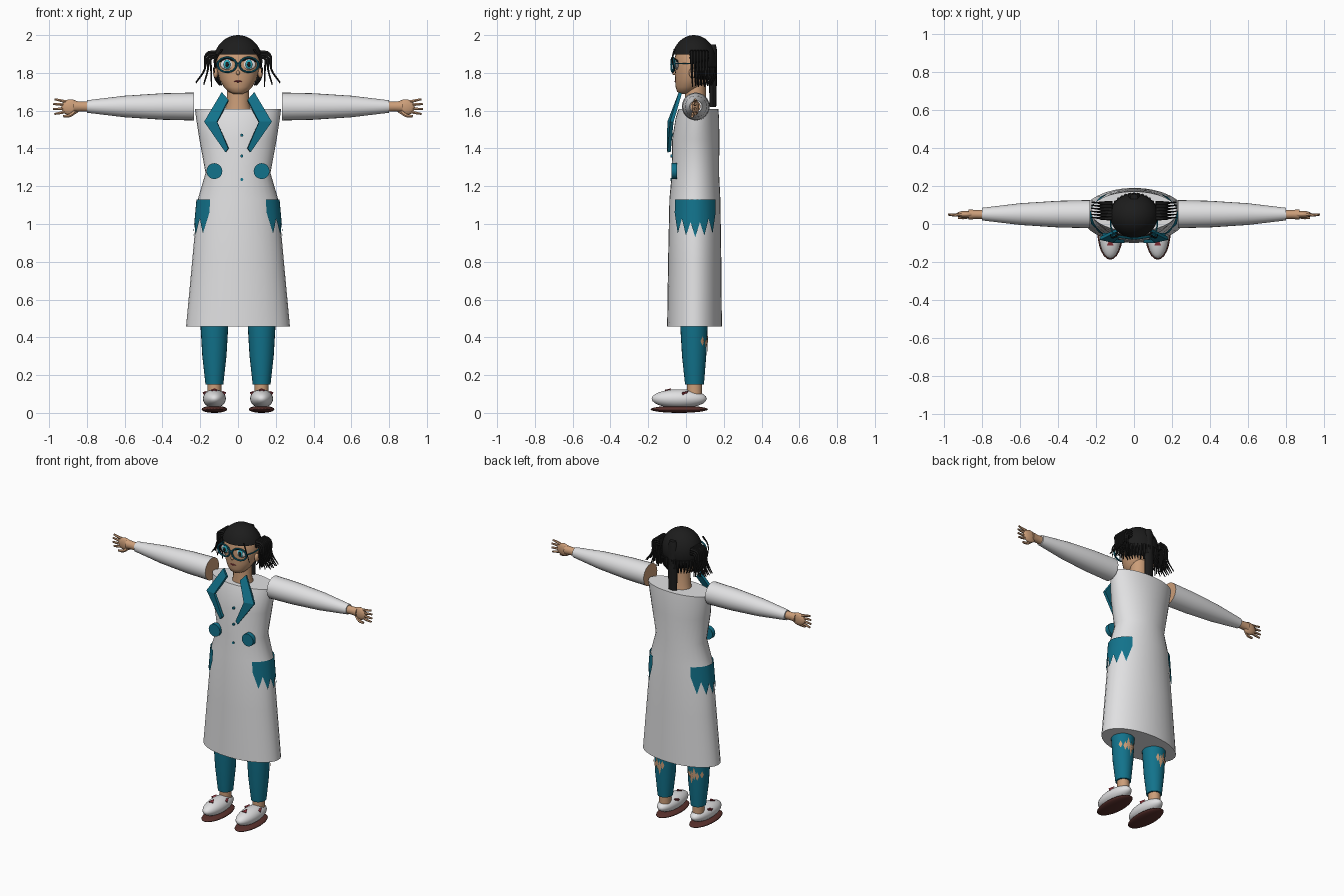
import bpy, bmesh
from math import sin, cos, pi, radians
from mathutils import Vector

if "Cube" in bpy.data.objects:
    bpy.data.objects.remove(bpy.data.objects["Cube"])


def material(name, rgb):
    m = bpy.data.materials.new(name)
    m.use_nodes = True
    m.diffuse_color = (*rgb, 1)
    m.node_tree.nodes["Principled BSDF"].inputs["Base Color"].default_value = (*rgb, 1)
    return m


WHITE = material("white cloth", (0.75, 0.75, 0.76))
TEAL = material("teal", (0.006, 0.17, 0.26))
SKIN = material("skin", (0.60, 0.34, 0.19))
BLACK = material("black hair", (0.012, 0.012, 0.012))
SOLE = material("brown sole", (0.10, 0.03, 0.025))
RED = material("dark red", (0.25, 0.03, 0.04))
IRIS = material("bright cyan", (0.03, 0.45, 0.55))
SIDES = (("left", 1), ("right", -1))


def finish(ob, name, *mats, smooth=40):
    ob.name = ob.data.name = name
    ob.data.materials.clear()
    for m in mats:
        ob.data.materials.append(m)
    bpy.ops.object.select_all(action="DESELECT")
    ob.select_set(True)
    bpy.context.view_layer.objects.active = ob
    if smooth:
        bpy.ops.object.shade_smooth_by_angle(angle=radians(smooth))
    return ob


def mesh(name, verts, faces, *mats, smooth=40):
    me = bpy.data.meshes.new(name)
    me.from_pydata(verts, [], faces)
    bm = bmesh.new()
    bm.from_mesh(me)
    bmesh.ops.recalc_face_normals(bm, faces=bm.faces)
    bm.to_mesh(me)
    bm.free()
    ob = bpy.data.objects.new(name, me)
    bpy.context.collection.objects.link(ob)
    return finish(ob, name, *mats, smooth=smooth)


def loft(name, rings, *mats, n=24, axis="z", x=0, smooth=40):
    """Rings are (position, radius a, centre b, radius b) along z or x."""
    verts = []
    for p, ra, cb, rb in rings:
        for i in range(n):
            a = 2 * pi * i / n
            u, v = ra * cos(a), cb + rb * sin(a)
            verts.append((x + u, v, p) if axis == "z" else (p, v, 1.622 + u))
    faces = [(r * n + i, r * n + (i + 1) % n, (r + 1) * n + (i + 1) % n, (r + 1) * n + i)
             for r in range(len(rings) - 1) for i in range(n)]
    last = (len(rings) - 1) * n
    faces += [tuple(range(n)), tuple(range(last, last + n))]
    return mesh(name, verts, faces, *mats, smooth=smooth)


def ball(name, loc, scale, mat, segs=24):
    bpy.ops.mesh.primitive_uv_sphere_add(segments=segs, ring_count=segs // 2, location=loc)
    ob = bpy.context.object
    ob.scale = scale
    return finish(ob, name, mat, smooth=60)


def disc(name, loc, radius, depth, mat):
    bpy.ops.mesh.primitive_cylinder_add(vertices=20, radius=radius, depth=depth,
                                        location=loc, rotation=(pi / 2, 0, 0))
    return finish(bpy.context.object, name, mat)


def tube(name, paths, thick, mat, tip=1.0):
    """A bundle of tapered strands joined in one object."""
    cu = bpy.data.curves.new(name, "CURVE")
    cu.dimensions, cu.bevel_depth, cu.bevel_resolution = "3D", thick, 1
    cu.use_fill_caps, cu.resolution_u = True, 4
    for pts in paths:
        sp = cu.splines.new("BEZIER")
        sp.bezier_points.add(len(pts) - 1)
        for i, (bp, co) in enumerate(zip(sp.bezier_points, pts)):
            bp.co = co
            bp.radius = 1 + (tip - 1) * i / (len(pts) - 1)
            bp.handle_left_type = bp.handle_right_type = "AUTO"
    ob = bpy.data.objects.new(name, cu)
    bpy.context.collection.objects.link(ob)
    bpy.ops.object.select_all(action="DESELECT")
    ob.select_set(True)
    bpy.context.view_layer.objects.active = ob
    bpy.ops.object.convert(target="MESH")
    return finish(bpy.context.object, name, mat, smooth=50)


# Coat body
COAT = [(0.457, 0.275, 0.045, 0.145), (0.8, 0.243, 0.046, 0.141), (1.13, 0.213, 0.047, 0.135),
        (1.27, 0.172, 0.05, 0.125), (1.45, 0.205, 0.052, 0.125), (1.56, 0.222, 0.06, 0.115),
        (1.61, 0.228, 0.066, 0.105)]
loft("coat", COAT, WHITE, n=32)


def coat_point(a, z, out):
    for low, high in zip(COAT, COAT[1:]):
        if z <= high[0]:
            break
    t = (z - low[0]) / (high[0] - low[0])
    ra, cb, rb = (p + (q - p) * t for p, q in zip(low[1:], high[1:]))
    return Vector(((ra + out) * cos(a), cb + (rb + out) * sin(a), z))


# Coat trim: ragged pockets, lapels, large and small buttons
HEM = (1.06, 0.95, 1.03, 0.94, 1.01, 0.93, 1.01, 0.94, 1.03, 0.95, 1.06)
LAPEL = [(0.085, -0.03, 1.695), (0.05, -0.045, 1.655), (0.11, -0.09, 1.54), (0.05, -0.092, 1.40),
         (0.065, -0.09, 1.38), (0.178, -0.075, 1.54)]
for side, s in SIDES:
    verts, faces = [], []
    for i in range(21):
        a = radians(-48 + 98 * i / 20)
        hem = HEM[i // 2] if i % 2 == 0 else (HEM[i // 2] + HEM[i // 2 + 1]) / 2
        for z in (1.13, hem):
            p = coat_point(a, z, 0.007)
            verts.append((s * p.x, p.y, p.z))
    faces = [(2 * i, 2 * i + 1, 2 * i + 3, 2 * i + 2) for i in range(20)]
    mesh(side + "_pocket", verts, faces, TEAL)
    lapel = mesh(side + "_lapel", [(s * x, y, z) for x, y, z in LAPEL],
                 [(0, 1, 2, 5), (2, 3, 4, 5)], TEAL, smooth=0)
    solid = lapel.modifiers.new("thickness", "SOLIDIFY")
    solid.thickness, solid.offset = 0.018, 0
    disc(side + "_large_button", (s * 0.125, -0.062, 1.28), 0.042, 0.03, TEAL)
for i, z in enumerate((1.47, 1.36, 1.235)):
    disc(f"small_button_{i}", (0.02, -0.076, z), 0.008, 0.012, TEAL)

# Arms and hands
for side, s in SIDES:
    sleeve = loft(side + "_sleeve", [(s * x, r, 0.052, r) for x, r in
                  ((0.232, 0.074), (0.4, 0.07), (0.6, 0.057), (0.8, 0.033))], WHITE, SKIN, axis="x")
    for f in sleeve.data.polygons:
        if abs(f.center.x) < 0.233:
            f.material_index = 1
    loft(side + "_wrist", [(s * x, r, 0.05, r * 0.9) for x, r in
         ((0.78, 0.028), (0.83, 0.026), (0.87, 0.03))], SKIN, n=16, axis="x")
    ball(side + "_palm", (s * 0.886, 0.05, 1.618), (0.05, 0.019, 0.042), SKIN, 20)
    tube(side + "_fingers", [[(s * 0.91, 0.05, 1.62 + d), (s * 0.945, 0.047, 1.62 + d * 1.3),
                              (s * (0.982 - abs(d) * 0.4), 0.05, 1.62 + d * 1.5)]
                             for d in (-0.025, -0.008, 0.01, 0.027)], 0.0095, SKIN, 0.6)
    tube(side + "_thumb", [[(s * 0.86, 0.046, 1.60), (s * 0.89, 0.035, 1.575),
                            (s * 0.925, 0.033, 1.57)]], 0.012, SKIN, 0.6)

# Legs and slippers
for side, s in SIDES:
    cx = s * 0.125
    loft(side + "_trouser_leg", [(0.15, 0.047, 0.045, 0.05), (0.3, 0.064, 0.043, 0.064),
                                 (0.47, 0.074, 0.042, 0.073)], TEAL, x=cx)
    loft(side + "_ankle", [(0.09, 0.037, 0.045, 0.04), (0.17, 0.037, 0.045, 0.04)], SKIN, x=cx)
    # Torn diamonds on the back of the trousers
    verts, faces = [], []
    for deg, z, h in ((62, 0.37, 0.03), (78, 0.385, 0.045), (94, 0.36, 0.05), (110, 0.38, 0.03),
                      (38, 0.38, 0.025)):
        for dd, dz in ((-10, 0), (0, -h), (10, 0), (0, h)):
            a, r = radians(deg + dd), 0.067 + (z + dz - 0.33) * 0.055 + 0.003
            verts.append((cx + s * r * cos(a), 0.043 + r * sin(a), z + dz))
        k = len(verts) - 4
        faces += [(k, k + 1, k + 3), (k + 1, k + 2, k + 3)]
    mesh(side + "_trouser_holes", verts, faces, SKIN)
    ball(side + "_slipper", (cx, -0.036, 0.075), (0.061, 0.146, 0.05), WHITE)
    ball(side + "_sole", (cx, -0.036, 0.019), (0.068, 0.152, 0.019), SOLE)
    # Small pointed patches on the slipper
    for i, (dx, y, z) in enumerate(((0, -0.095, 0.122), (0.045, -0.005, 0.108), (-0.045, -0.005, 0.108))):
        w = 0.018
        mesh(f"{side}_slipper_patch_{i}", [(cx + dx - w, y - w, z), (cx + dx + w, y - w, z),
             (cx + dx, y + w, z + 0.008), (cx + dx, y - 0.006, z - 0.03)],
             [(0, 1, 2), (0, 1, 3), (1, 2, 3), (2, 0, 3)], RED, smooth=0)

# Head and neck
loft("neck", [(1.58, 0.075, 0.055, 0.065), (1.64, 0.06, 0.05, 0.055), (1.75, 0.058, 0.05, 0.055)], SKIN)
loft("head", [(1.688, 0.022, -0.005, 0.025), (1.70, 0.05, 0.0, 0.047), (1.725, 0.075, 0.013, 0.068),
              (1.765, 0.098, 0.028, 0.086), (1.82, 0.113, 0.038, 0.098), (1.88, 0.115, 0.04, 0.1),
              (1.94, 0.095, 0.042, 0.085), (1.98, 0.05, 0.042, 0.045)], SKIN, smooth=60)
ball("nose", (0, -0.06, 1.80), (0.01, 0.014, 0.012), SKIN, 12)
ball("mouth", (0, -0.055, 1.755), (0.022, 0.006, 0.005), RED, 12)

# Eyes, glasses and ears
for side, s in SIDES:
    for part, y, rx, rz, mat in (("eye_white", -0.049, 0.036, 0.028, WHITE),
                                 ("iris", -0.055, 0.019, 0.024, IRIS),
                                 ("pupil", -0.06, 0.010, 0.014, BLACK)):
        ball(f"{side}_{part}", (s * 0.058, y, 1.845), (rx, 0.01, rz), mat, 16)
    tube(side + "_eyelid", [[(s * 0.022, -0.062, 1.862), (s * 0.058, -0.062, 1.877),
                             (s * 0.096, -0.045, 1.86)]], 0.004, BLACK)
    bpy.ops.mesh.primitive_torus_add(major_segments=28, minor_segments=8, major_radius=0.05,
                                     minor_radius=0.006, location=(s * 0.058, -0.07, 1.843),
                                     rotation=(pi / 2, 0, s * 0.15))
    rim = bpy.context.object
    rim.scale = (1, 0.78, 1)
    finish(rim, side + "_glasses_rim", TEAL)
    tube(side + "_glasses_arm", [[(s * 0.107, -0.062, 1.85), (s * 0.122, -0.01, 1.85),
                                  (s * 0.12, 0.05, 1.85)]], 0.004, TEAL)
    ball(side + "_ear", (s * 0.118, 0.035, 1.80), (0.014, 0.02, 0.028), SKIN, 16)
tube("glasses_bridge", [[(-0.012, -0.074, 1.848), (0, -0.077, 1.852), (0.012, -0.074, 1.848)]], 0.005, TEAL)

# Hair cap, cut open around the face and nape
cap = ball("hair_cap", (0, 0.042, 1.862), (0.129, 0.118, 0.138), BLACK, 48)
bm = bmesh.new()
bm.from_mesh(cap.data)
cut = []
for f in bm.faces:
    c = cap.location + f.calc_center_median() * Vector(cap.scale)
    if c.z < 1.765 or (c.y < 0.045 and c.z < 1.905):
        cut.append(f)
bmesh.ops.delete(bm, geom=cut, context="FACES")
bm.to_mesh(cap.data)
bm.free()

# Loose strands: fringe ends, nape, side tails and the long back tail
tube("nape_strands", [[(0.125 * cos(a), 0.042 + 0.114 * sin(a), 1.83),
                       (0.12 * cos(a), 0.042 + 0.112 * sin(a), 1.77),
                       (0.10 * cos(a), 0.042 + 0.095 * sin(a), 1.735)]
                      for a in (radians(10 + 10 * i) for i in range(17))], 0.011, BLACK, 0.3)
for side, s in SIDES:
    tube(side + "_face_lock", [[(s * 0.085, -0.06, 1.925), (s * 0.115, -0.072, 1.87),
                                (s * 0.125, -0.055, 1.80)]], 0.006, BLACK, 0.3)
    strands = []
    for i in range(6):
        y = 0.03 + 0.016 * i
        for t in (0, 0.5, 1):
            strands.append([(s * 0.115, y, 1.91 - 0.03 * (1 - t)),
                            (s * (0.14 + 0.025 * t), y, 1.90 - 0.02 * (1 - t)),
                            (s * (0.142 + 0.034 * t), y, 1.82),
                            (s * (0.14 + 0.083 * t), y + 0.005, 1.725 + 0.02 * t + 0.006 * (i % 2))])
    tube(side + "_side_tail", strands, 0.012, BLACK, 0.25)
loft("back_tail", [(1.62, 0.03, 0.142, 0.018), (1.78, 0.034, 0.143, 0.021),
                   (1.92, 0.032, 0.142, 0.022), (1.95, 0.02, 0.14, 0.018)], BLACK, n=12)
